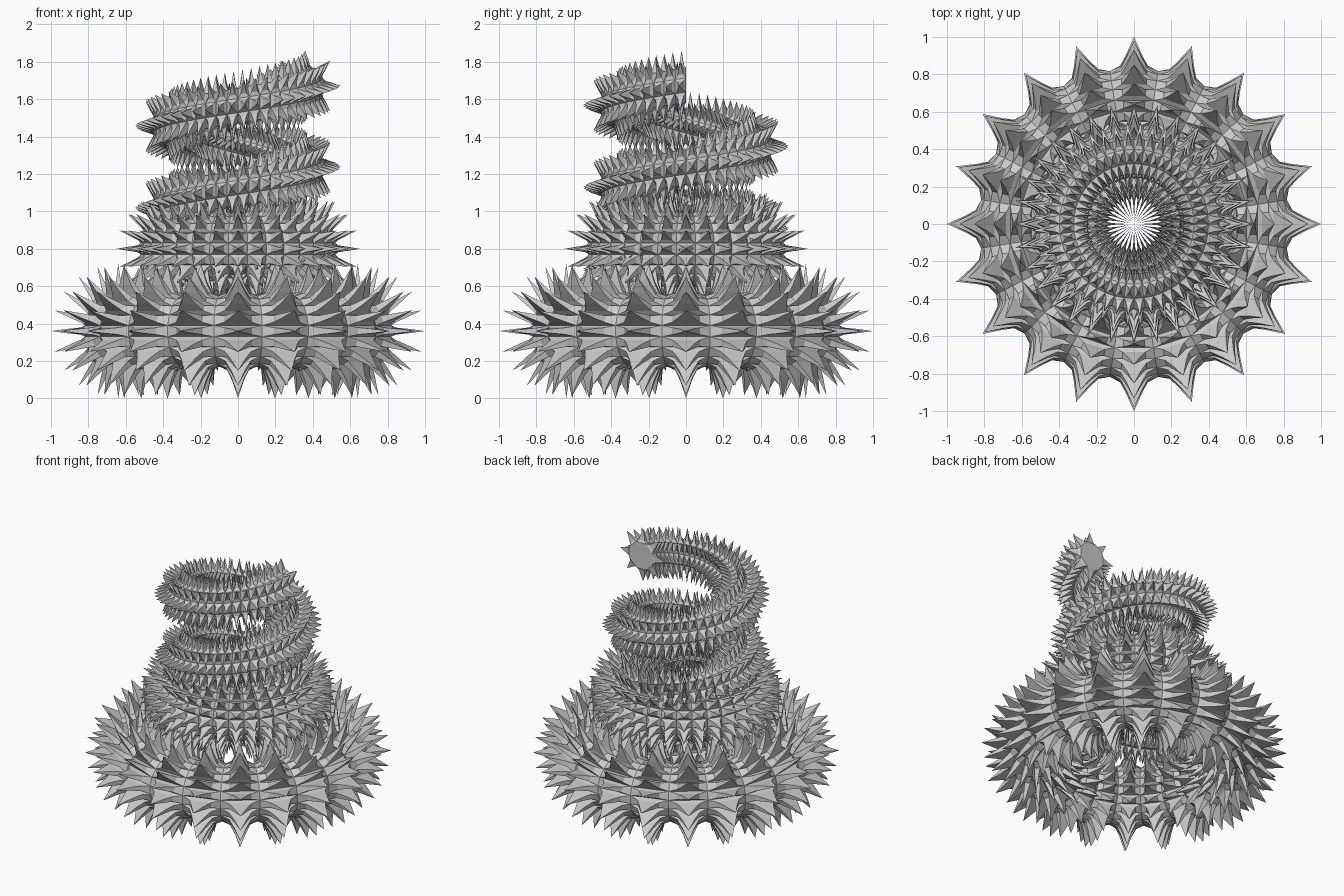
import bpy, bmesh
from math import sin, cos, pi

if "Cube" in bpy.data.objects:
    bpy.data.objects.remove(bpy.data.objects["Cube"])

FLARE = ((0.12, 0.56), (0.45, 0.30))   # (height, width) steps of each spike


def spiky_tube(name, major, base, tip, z0, seg, sides, turns=1, rise=0.0):
    """Tube swept round z; every quad of its skin is raised into a slim spike."""
    closed = rise == 0
    rows = int(seg * turns)
    off = 0.5 if closed else 0.0

    def point(i, j, rad):
        a = 2 * pi * (i - off) / seg
        t = 2 * pi * (j - 0.5) / sides
        r = major + rad * cos(t)
        z = z0 + rise * (i - off) / seg + rad * sin(t)
        return (r * cos(a), r * sin(a), z)

    bm = bmesh.new()
    n_rings = rows if closed else rows + 1
    rings = [[bm.verts.new(point(i, j, base)) for j in range(sides)]
             for i in range(n_rings)]
    for i in range(rows):
        r0, r1 = rings[i], rings[(i + 1) % n_rings]
        for j in range(sides):
            k = (j + 1) % sides
            loop = [r0[j], r1[j], r1[k], r0[k]]
            # flared foot, then straight to the tip
            for h, w in FLARE:
                rad = base + h * (tip - base)
                new = [bm.verts.new(point(i + 0.5 + di * w / 2, j + 0.5 + dj * w / 2, rad))
                       for di, dj in ((-1, -1), (1, -1), (1, 1), (-1, 1))]
                for m in range(4):
                    n = (m + 1) % 4
                    bm.faces.new((loop[m], loop[n], new[n], new[m]))
                loop = new
            apex = bm.verts.new(point(i + 0.5, j + 0.5, tip))
            for m in range(4):
                bm.faces.new((loop[m], loop[(m + 1) % 4], apex))
    # flat caps on an open tube
    if not closed:
        bm.faces.new(rings[0])
        bm.faces.new(rings[-1])
    bmesh.ops.recalc_face_normals(bm, faces=bm.faces)
    me = bpy.data.meshes.new(name)
    bm.to_mesh(me)
    bm.free()
    ob = bpy.data.objects.new(name, me)
    bpy.context.collection.objects.link(ob)
    return ob


# wide spiked ring at the bottom
spiky_tube("base_ring", 0.64, 0.19, 0.36, 0.36, 20, 20)
# smaller, finer ring above it
spiky_tube("middle_ring", 0.335, 0.19, 0.315, 0.80, 32, 20)
# spiked coil rising through both rings
spiky_tube("coil", 0.36, 0.10, 0.19, 0.36, 48, 8, turns=3, rise=0.4385)
